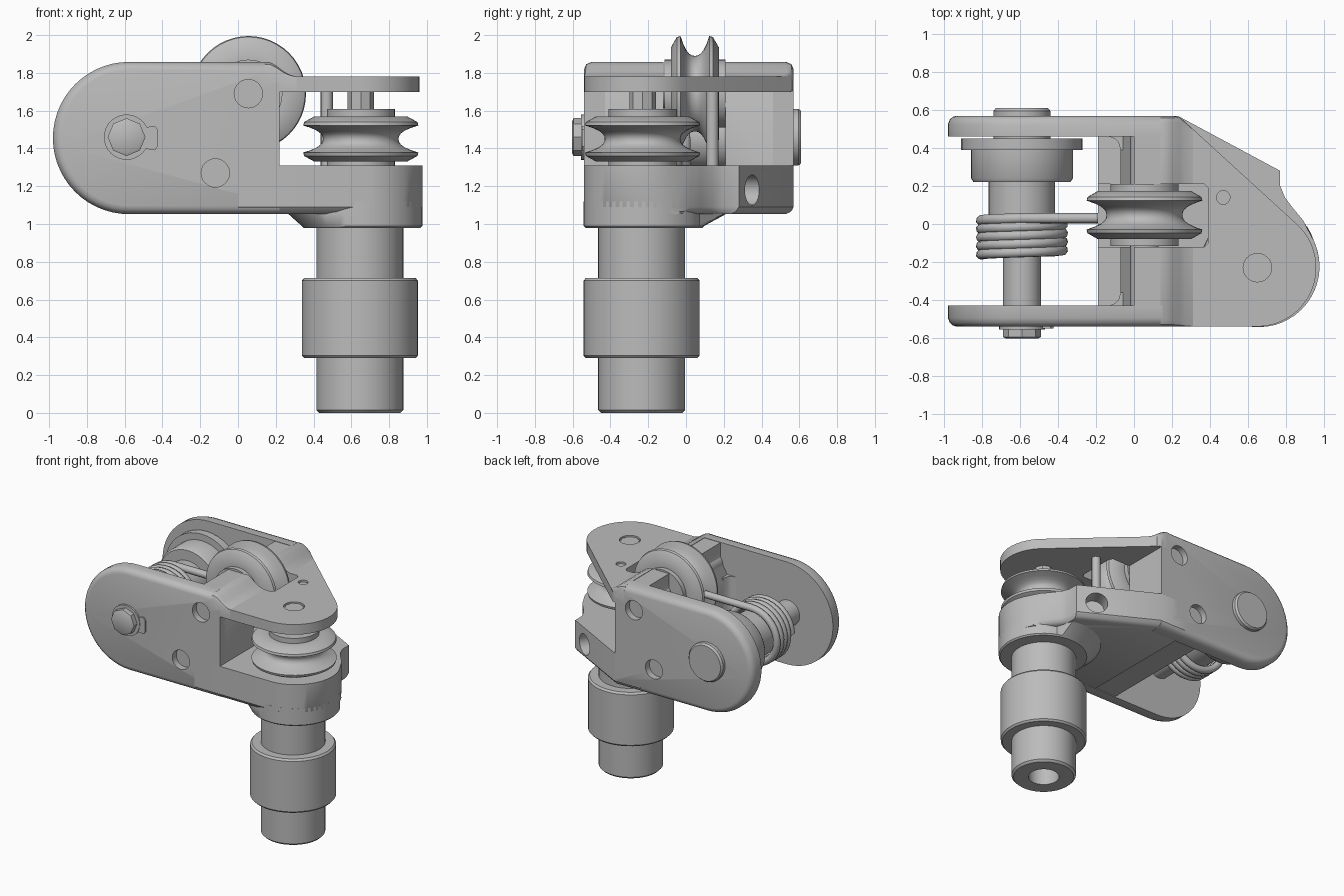
import bpy, bmesh, math
from mathutils import Vector

if "Cube" in bpy.data.objects:
    bpy.data.objects.remove(bpy.data.objects["Cube"])

metal = bpy.data.materials.new("grey metal")
metal.diffuse_color = (0.5, 0.5, 0.5, 1)
metal.use_nodes = True
metal.node_tree.nodes["Principled BSDF"].inputs["Base Color"].default_value = metal.diffuse_color


def arc(cx, cy, r, a0, a1, n=16):
    return [(cx + r * math.cos(math.radians(a0 + (a1 - a0) * i / n)),
             cy + r * math.sin(math.radians(a0 + (a1 - a0) * i / n))) for i in range(n + 1)]


def loft(name, rings, angle=35):
    """Skin a stack of equal-length closed rings and cap both ends."""
    bm = bmesh.new()
    vs = [[bm.verts.new(p) for p in ring] for ring in rings]
    n = len(rings[0])
    for a, b in zip(vs, vs[1:]):
        for i in range(n):
            bm.faces.new((a[i], a[(i + 1) % n], b[(i + 1) % n], b[i]))
    bm.faces.new(vs[0])
    bm.faces.new(vs[-1])
    bmesh.ops.recalc_face_normals(bm, faces=bm.faces)
    me = bpy.data.meshes.new(name)
    bm.to_mesh(me)
    bm.free()
    ob = bpy.data.objects.new(name, me)
    bpy.context.collection.objects.link(ob)
    me.materials.append(metal)
    smooth(ob, angle)
    return ob


def smooth(ob, angle=35):
    bpy.ops.object.select_all(action='DESELECT')
    ob.select_set(True)
    bpy.context.view_layer.objects.active = ob
    bpy.ops.object.shade_smooth_by_angle(angle=math.radians(angle))


def at(axis, p, h):
    return (p[0], h, p[1]) if axis == 'y' else (p[0], p[1], h)


def prism(name, axis, pts, a, b):
    return loft(name, [[at(axis, p, h) for p in pts] for h in (a, b)])


def turned(name, axis, c, profile, n=40):
    """Turned part: profile is (radius, height) along the axis."""
    return loft(name, [[at(axis, p, h) for p in arc(*c, r, 0, 360, n)[:-1]] for r, h in profile])


def cut(ob, *cutters):
    for c in cutters:
        m = ob.modifiers.new("cut", 'BOOLEAN')
        m.operation, m.solver, m.object = 'DIFFERENCE', 'EXACT', c
        bpy.ops.object.select_all(action='DESELECT')
        ob.select_set(True)
        bpy.context.view_layer.objects.active = ob
        bpy.ops.object.modifier_apply(modifier=m.name)
        bpy.data.objects.remove(c)
    smooth(ob)


def groove(mid, half, rim, root, hub, hub_lo, hub_hi):
    """Pulley profile with a round groove between two lips."""
    p = [(hub, hub_lo), (hub, mid - half), (rim - .06, mid - half), (rim - .005, mid - half * .75),
         (rim, mid - half * .6)]
    for i in range(1, 10):
        t = -1 + i / 5
        p.append((root + (rim - root) * abs(t) ** 2.4, mid + t * half * .6))
    return p + [(rim, mid + half * .6), (rim - .005, mid + half * .75), (rim - .06, mid + half),
                (hub, mid + half), (hub, hub_hi)]


PULLEY, PIN, SPRING, POST = (.055, 1.69), (-.12, 1.27), (-.59, 1.46), (.65, -.23)
LOW = (.657, -.223)


# side plates with rounded outer rims and blind holes
def plate(name, inner, outer):
    d = 1 if outer > inner else -1
    rings = []
    for h, k in ((inner, 0), (outer - d * .045, 0), (outer - d * .02, .01),
                 (outer - d * .006, .025), (outer, .045)):
        r = .403 - k
        pts = [(.22, 1.455 - r)] + arc(-.577, 1.455, r, 270, 90, 28) + [(.15, 1.455 + r), (.22, 1.8 - k)]
        rings.append([at('y', p, h) for p in pts])
    ob = loft(name, rings)
    cut(ob, *[turned("hole", 'y', c, [(.075, outer - d * .05), (.075, outer + d * .05)], 24)
              for c in (PULLEY, PIN)])


plate("front_plate", -.43, -.54)
plate("back_plate", .46, .57)


def slot():
    return prism("slot", 'z', [(-.4, -.12), (.37, -.12), (.39, -.1), (.39, .19), (.37, .21), (-.4, .21)],
                 1.312, 2.1)


# web joining the plates
web = prism("web", 'y', [(-.19, 1.06), (.22, 1.06), (.22, 1.75), (.15, 1.855), (0, 1.855), (0, 1.72),
                         (-.07, 1.6), (-.07, 1.36), (-.19, 1.34)], -.48, .51)
cut(web, slot())

# rounded inner corners where the web meets the plates
for label, y, d in (("front", -.43, 1), ("back", .46, -1)):
    prism(label + "_corner", 'z', [(-.03, y - d * .02), (-.13, y - d * .02), (-.13, y), (-.1, y + d * .012),
                                   (-.082, y + d * .03), (-.07, y + d * .07), (-.03, y + d * .07)], 1.3, 1.62)

# ramp stepping down from the plates to the top arm
rings = []
for x, zt, c in ((.14, 1.858, .04), (.17, 1.856, .04), (.2, 1.84, .035), (.24, 1.81, .025),
                 (.27, 1.792, .012), (.31, 1.78, .003)):
    y1 = .57 - max(0, x - .23) * .89
    rings.append([(x, y, z) for y, z in ((-.54, 1.703), (-.54, zt - c), (-.54 + c * .3, zt - c * .3), (-.54 + c, zt),
                                         (y1 - c, zt), (y1 - c * .3, zt - c * .3), (y1, zt - c), (y1, 1.703))])
cut(loft("ramp", rings), slot())

# top arm
top = [(.14, -.54)] + arc(*POST, .31, -90, 45) + [(.25, .555), (.14, .555)]
arm = prism("top_arm", 'z', top, 1.7, 1.78)
cut(arm, slot(), turned("hole", 'z', POST, [(.075, 1.765), (.075, 1.9)], 24),
    turned("hole", 'z', (.47, .14), [(.036, 1.765), (.036, 1.9)], 16))

# lower arm with an angled drilled end and a softened bottom edge
low = [(.0, -.54)] + arc(*LOW, .32, -83, 32) + [(.89, .02), (.84, .08), (.795, .14), (.77, .2),
                                               (.77, .28), (.23, .57), (.0, .57)]


def inset(k):
    return [(x if x < .1 else x - k * .4, y - math.copysign(k, y)) for x, y in low]


arm = loft("lower_arm", [[at('z', p, h) for p in inset(k)]
                         for h, k in ((1.053, .04), (1.065, .018), (1.09, 0), (1.31, 0))])
nrm = Vector((.473, .881, 0))
side = Vector((-nrm.y, nrm.x, 0))
mid = Vector((.64, .35, 1.18))
bore = loft("bore", [[mid + nrm * d + side * x + Vector((0, 0, z)) for x, z in arc(0, 0, .08, 0, 360, 24)[:-1]]
                     for d in (-.12, .1)])
cut(arm, bore)

# tapered boss under the lower arm
n = 48
rim = arc(*LOW, .32, 0, 360, n)[:-1]
wide = [(x - max(0, .65 - x) * .25, y + max(0, y + .223) * (.4 if x < .75 else 0)) for x, y in rim]
loft("boss", [[at('z', p, .98) for p in arc(*LOW, .31, 0, 360, n)[:-1]], [at('z', p, .99) for p in rim],
              [at('z', p, 1.06) for p in wide], [at('z', p, 1.12) for p in rim]])

# round post, collar and bottom bore
post = turned("post", 'z', (.645, -.235), [(.215, 0), (.23, .015), (.23, .29), (.295, .29), (.307, .303),
                                           (.307, .7), (.295, .715), (.23, .715), (.23, 1.0)], 48)
cut(post, turned("bore", 'z', (.645, -.235), [(.11, -.1), (.11, .2)], 24))

# horizontal pulley with its axle, plus the cable guard pin
turned("small_pulley", 'z', POST, groove(1.45, .12, .305, .2, .18, 1.305, 1.61), 48)
turned("small_pulley_axle", 'z', POST, [(.07, 1.3), (.07, 1.772)], 8)
turned("guard_pin", 'z', (.47, .14), [(.032, 1.3), (.032, 1.72)], 16)

# upright pulley and its axle
turned("large_pulley", 'y', PULLEY, groove(.047, .127, .305, .2, .18, -.115, .21), 48)
turned("large_pulley_axle", 'y', PULLEY, [(.075, -.45), (.075, .48)], 24)

# stepped spring shaft with a rear cap
turned("spring_shaft", 'y', SPRING, [(.1, -.5), (.1, -.17), (.175, -.17), (.175, .22), (.255, .22),
                                     (.268, .24), (.268, .39), (.32, .39), (.32, .45), (.15, .45),
                                     (.15, .595), (.138, .61)])

# front washer, locking tab and nut
turned("washer", 'y', SPRING, [(.12, -.555), (.12, -.53)], 32)
tab = [(-.5, 1.4), (-.44, 1.39), (-.425, 1.41), (-.425, 1.5), (-.44, 1.52), (-.5, 1.51)]
prism("lock_tab", 'y', tab, -.55, -.53)
turned("nut", 'y', SPRING, [(.1, -.55), (.1, -.595), (.085, -.603)], 8)

# coil spring with a straight leg pointing at the web
turns, r = 4.25, .215
pts = []
steps = 150
for i in range(steps + 1):
    t = i / steps
    a = math.pi - turns * 2 * math.pi * t
    pts.append((SPRING[0] + r * math.cos(a), -.16 + .19 * t, SPRING[1] + r * math.sin(a)))
pts.append((-.19, .03, SPRING[1] + r))
cu = bpy.data.curves.new("coil_spring", 'CURVE')
cu.dimensions, cu.bevel_depth, cu.bevel_resolution, cu.use_fill_caps = '3D', .028, 2, True
sp = cu.splines.new('POLY')
sp.points.add(len(pts) - 1)
for q, p in zip(sp.points, pts):
    q.co = (*p, 1)
coil = bpy.data.objects.new("coil_spring", cu)
bpy.context.collection.objects.link(coil)
cu.materials.append(metal)
bpy.ops.object.select_all(action='DESELECT')
coil.select_set(True)
bpy.context.view_layer.objects.active = coil
bpy.ops.object.convert(target='MESH')
smooth(bpy.context.view_layer.objects.active, 60)
